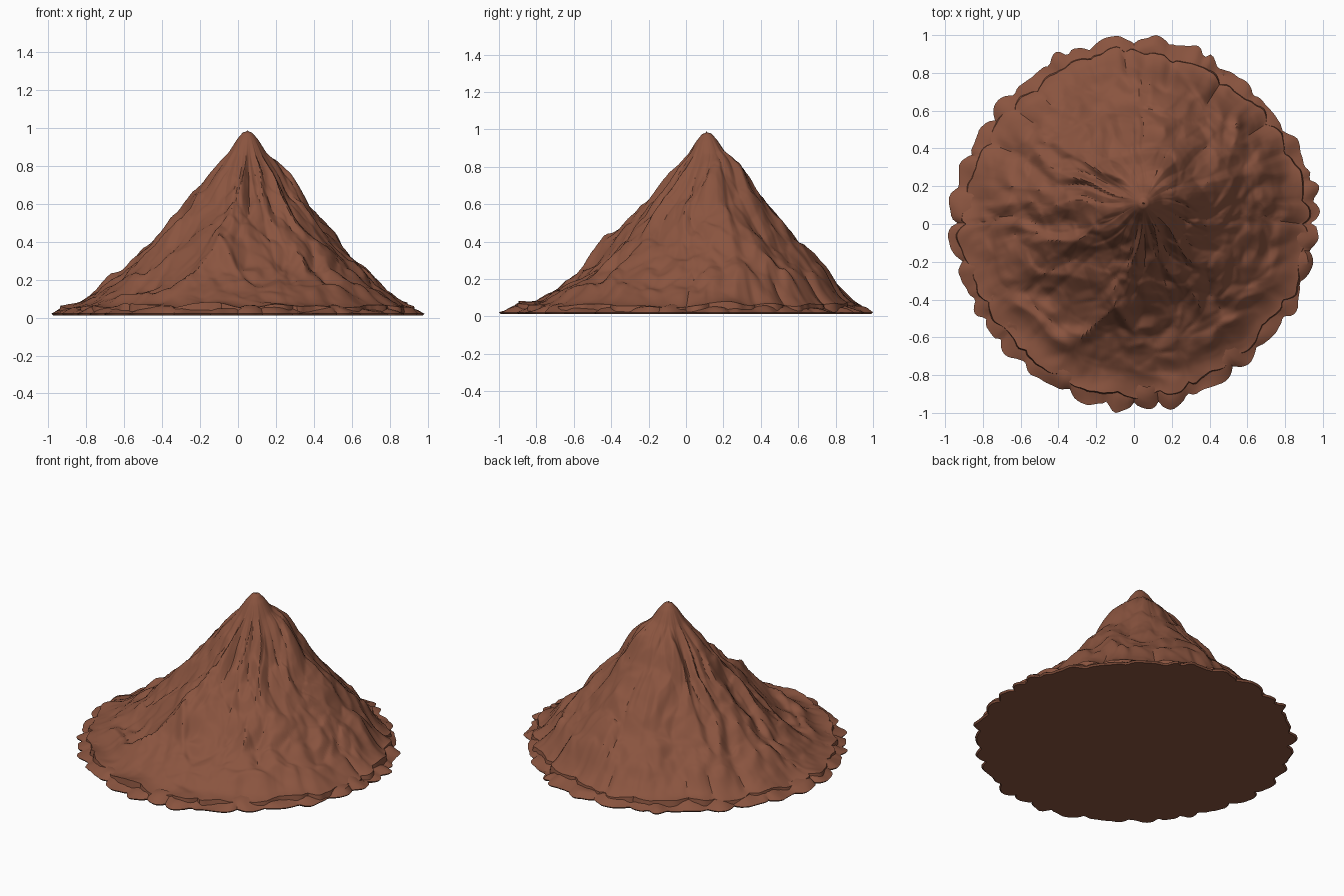
import bpy, bmesh, math
from mathutils import Vector, noise

if "Cube" in bpy.data.objects:
    bpy.data.objects.remove(bpy.data.objects["Cube"])

PEAK = Vector((0.05, 0.11))
BASE = 0.012
# height against distance from the summit
PROFILE = [(0, .988), (.025, .98), (.055, .945), (.1, .875), (.2, .765), (.3, .635), (.4, .50),
           (.5, .385), (.6, .28), (.7, .195), (.8, .14), (.9, .10), (1.0, .075), (1.2, .05)]
# spurs (+) and gullies (-): start, end, height, width
SPURS = [((-.03, -.25), (-.10, -.42), .04, .07), ((-.10, -.44), (-.28, -.60), .07, .07),
         ((-.10, -.44), (.04, -.62), .03, .05), ((.22, .18), (.62, .27), .03, .07),
         ((-.50, .18), (-.65, .20), .05, .10), ((.25, .03), (.50, .02), -.05, .09),
         ((-.35, .33), (-.15, .17), -.03, .05), ((.10, -.12), (.20, -.42), -.05, .08),
         ((-.20, -.15), (-.45, -.38), -.03, .07), ((.20, .40), (.10, .25), .025, .05)]

rock = bpy.data.materials.new("red_brown_rock")
rock.diffuse_color = (.255, .089, .050, 1)
rock.use_nodes = True
rock.node_tree.nodes["Principled BSDF"].inputs["Base Color"].default_value = rock.diffuse_color


def smooth(t):
    t = max(0, min(1, t))
    return t * t * (3 - 2 * t)


def lerp_profile(d):
    for (a, za), (b, zb) in zip(PROFILE, PROFILE[1:]):
        if d <= b:
            return za + (zb - za) * (d - a) / (b - a)
    return PROFILE[-1][1]


def segment_distance(p, a, b):
    a, b = Vector(a), Vector(b)
    t = max(0, min(1, (p - a).dot(b - a) / (b - a).length_squared))
    return (p - a - (b - a) * t).length


def ridged(v):
    return 1 - 2 * abs(noise.noise(v))


def facets(v):
    """Sharp-creased cells, like broken rock planes."""
    d = noise.voronoi(v)[0]
    return min(d[1] - d[0], .6)


def height(p, t):
    off = p - PEAK
    d = off.length
    c, s = off / d
    z = lerp_profile(d)
    fade = smooth((d - .03) / .22) * (1 - .5 * smooth((d - .6) / .3))
    # ribs running down from the summit, bent sideways, then broken crags
    warp = Vector((noise.noise(Vector((p.x * 4, p.y * 4, 5))),
                   noise.noise(Vector((p.x * 4, p.y * 4, 9))), 0))
    rib = Vector((c * 1.9, s * 1.9, d * 2)) + warp * .5
    z += fade * (.04 * (ridged(rib) - .55) + .05 * (facets(rib * 1.5) - .25))
    q = Vector((p.x, p.y, z * .5)) + warp * .06
    z += fade * (.04 * (facets(q * 6) - .25) + .012 * (ridged(q * 9) - .5))
    for a, b, h, w in SPURS:
        z += h * math.exp(-segment_distance(p, a, b) / w)
    # settle to a low broken lip at the edge
    lip = .06 + .03 * noise.noise(Vector((p.x * 5, p.y * 5, 3)))
    return z + (lip - z) * smooth((t - .8) / .24)


def rim(angle, radius, depth, lobes, seed):
    """Scalloped outline made of uneven rounded lobes, slightly squarer to the axes."""
    c, s = math.cos(angle), math.sin(angle)
    wobble = noise.noise(Vector((c * 2, s * 2, seed)))
    small = noise.noise(Vector((c * 6, s * 6, seed + 3)))
    fine = noise.noise(Vector((c * 18, s * 18, seed + 6)))
    lobe = abs(math.sin(angle * lobes / 2 + 3 * wobble + 1.5 * small))
    r = radius + depth * (.8 + small) * (lobe ** .6 - .6) + .02 * wobble + .02 * small + .01 * fine
    r += .014 * math.cos(4 * angle)
    return Vector((c * r, s * r))


def finish(name, bm):
    bmesh.ops.recalc_face_normals(bm, faces=bm.faces)
    me = bpy.data.meshes.new(name)
    bm.to_mesh(me)
    bm.free()
    me.materials.append(rock)
    ob = bpy.data.objects.new(name, me)
    bpy.context.collection.objects.link(ob)
    bpy.ops.object.select_all(action='DESELECT')
    ob.select_set(True)
    bpy.context.view_layer.objects.active = ob
    bpy.ops.object.shade_smooth_by_angle(angle=math.radians(35))
    return ob


def bridge(bm, a, b):
    n = len(a)
    for i in range(n):
        bm.faces.new((a[i], a[(i + 1) % n], b[(i + 1) % n], b[i]))


# mountain: rings from the summit out to an inner scalloped edge
N, RINGS = 320, 110
bm = bmesh.new()
edge = [rim(2 * math.pi * i / N, .895, .04, 26, 11) for i in range(N)]
top = bm.verts.new((*PEAK, .99))
last = None
for k in range(1, RINGS + 1):
    t = (k / RINGS) ** 1.1
    ring = []
    for e in edge:
        p = PEAK.lerp(e, t)
        ring.append(bm.verts.new((p.x, p.y, max(height(p, t), .03))))
    if last:
        bridge(bm, last, ring)
    else:
        for i in range(N):
            bm.faces.new((top, ring[i], ring[(i + 1) % N]))
    last = ring
foot = [bm.verts.new((v.co.x * 1.01, v.co.y * 1.01, .018)) for v in last]
bridge(bm, last, foot)
finish("mountain", bm)

# base shelf: thin scalloped skirt
bm = bmesh.new()
edge = [rim(2 * math.pi * i / N, .95, .055, 32, 2) for i in range(N)]
lo = [min(e[k] for e in edge) for k in (0, 1)]
hi = [max(e[k] for e in edge) for k in (0, 1)]
half = (.985, 1.0)
edge = [Vector([(2 * (e[k] - lo[k]) / (hi[k] - lo[k]) - 1) * half[k] for k in (0, 1)])
        for e in edge]
last = None
for t, z in ((.88, .058), (.91, .053), (.94, .045), (.97, .034), (1, .022), (.99, BASE)):
    ring = []
    for e in edge:
        p = e * t
        bump = .025 * noise.noise(Vector((p.x * 7, p.y * 7, 1))) if t < .98 else 0
        ring.append(bm.verts.new((p.x, p.y, z + bump)))
    if last:
        bridge(bm, last, ring)
    last = ring
finish("base_shelf", bm)

# flat underside
bm = bmesh.new()
ring = [bm.verts.new((e.x * .99, e.y * .99, BASE)) for e in edge]
hub = bm.verts.new((0, 0, BASE))
for i in range(N):
    bm.faces.new((hub, ring[(i + 1) % N], ring[i]))
under = finish("underside", bm)
if under.data.polygons[0].normal.z > 0:
    under.data.flip_normals()
